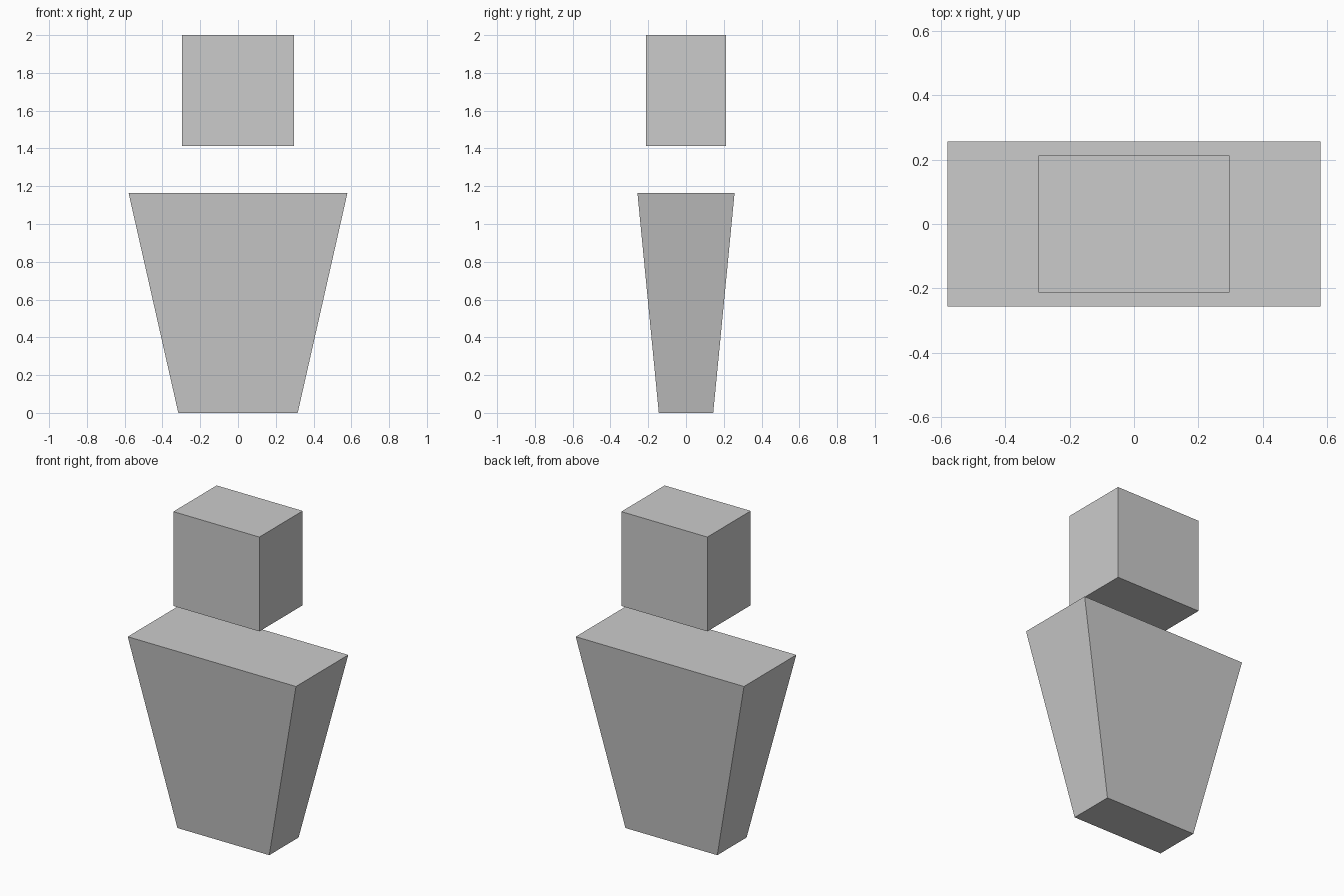
import bpy
import bmesh

if "Cube" in bpy.data.objects:
    bpy.data.objects.remove(bpy.data.objects["Cube"])


def tapered_block(name, z0, z1, bottom, top):
    """Closed block; bottom and top are (half width, half depth)."""
    bm = bmesh.new()
    bmesh.ops.create_cube(bm, size=2)
    for v in bm.verts:
        hx, hy = top if v.co.z > 0 else bottom
        v.co = (v.co.x * hx, v.co.y * hy, z1 if v.co.z > 0 else z0)
    mesh = bpy.data.meshes.new(name)
    bm.to_mesh(mesh)
    bm.free()
    obj = bpy.data.objects.new(name, mesh)
    bpy.context.collection.objects.link(obj)
    return obj


# Body widening upward
tapered_block("tapered_body", 0, 1.163, (0.316, 0.144), (0.579, 0.257))

# Separate block floating above the body
tapered_block("floating_head", 1.413, 2, (0.296, 0.213), (0.296, 0.213))
